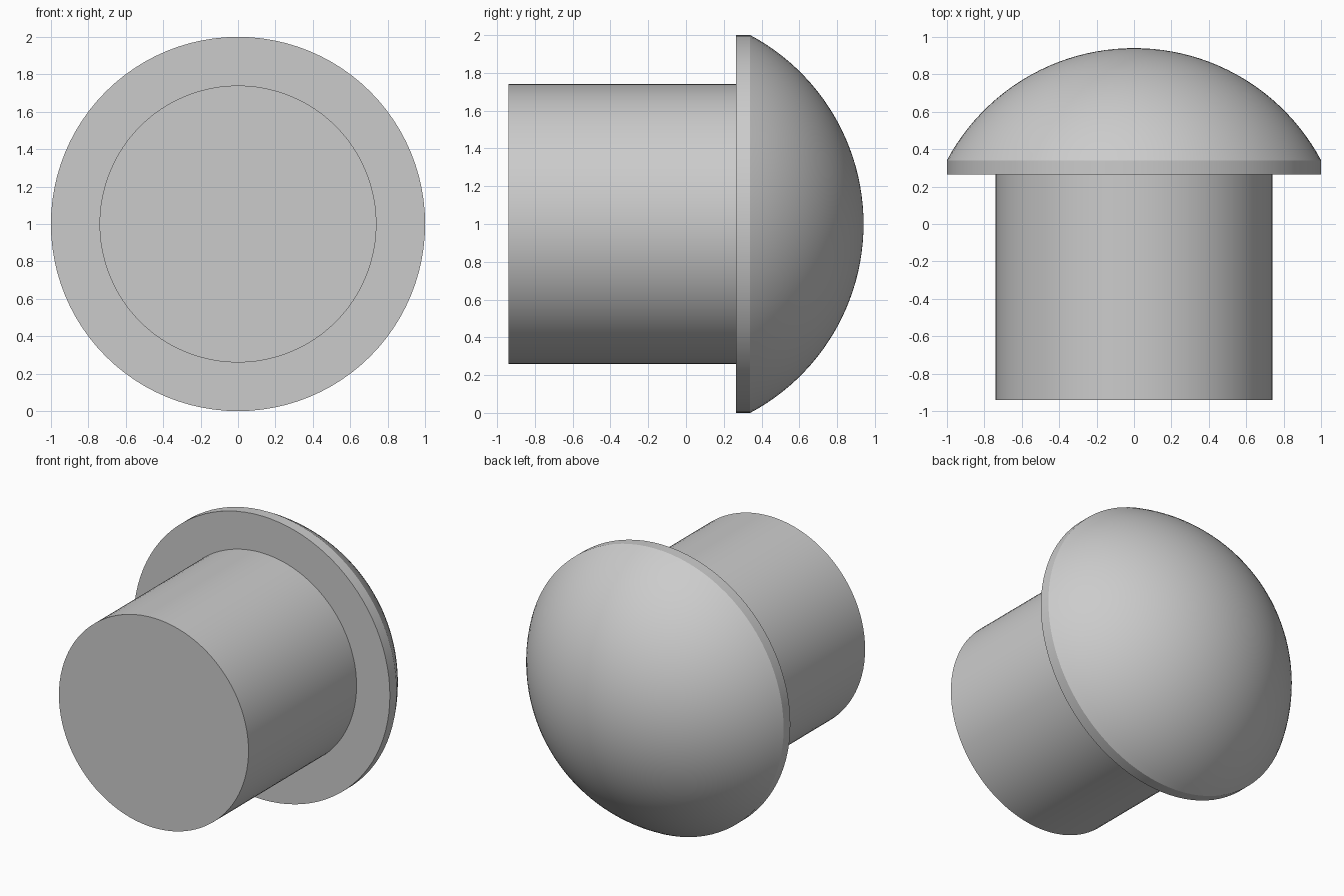
import bpy, bmesh, math
from mathutils import Matrix, Vector

if "Cube" in bpy.data.objects:
    bpy.data.objects.remove(bpy.data.objects["Cube"], do_unlink=True)

grey = bpy.data.materials.new("plain grey")
grey.use_nodes = True
colour = (0.6, 0.6, 0.6, 1)
grey.diffuse_color = colour
grey.node_tree.nodes["Principled BSDF"].inputs["Base Color"].default_value = colour

SEGMENTS = 96
CENTRE_Z = 1.0


def lathe(name, profile):
    """Turn (radius, y) points about the lengthwise axis."""
    bm = bmesh.new()
    verts = [bm.verts.new((r, y, 0)) for r, y in profile]
    edges = [bm.edges.new(pair) for pair in zip(verts, verts[1:])]
    bmesh.ops.spin(bm, geom=verts + edges, cent=(0, 0, 0), axis=(0, 1, 0),
                   angle=math.tau, steps=SEGMENTS)
    bmesh.ops.remove_doubles(bm, verts=bm.verts, dist=0.0001)
    bmesh.ops.recalc_face_normals(bm, faces=bm.faces)
    bm.transform(Matrix.Translation(Vector((0, 0, CENTRE_Z))))
    mesh = bpy.data.meshes.new(name)
    bm.to_mesh(mesh)
    bm.free()
    mesh.materials.append(grey)
    obj = bpy.data.objects.new(name, mesh)
    bpy.context.collection.objects.link(obj)
    bpy.ops.object.select_all(action="DESELECT")
    obj.select_set(True)
    bpy.context.view_layer.objects.active = obj
    bpy.ops.object.shade_smooth_by_angle(angle=math.radians(20))
    return obj


FRONT, FLANGE, RIM, APEX = -0.94, 0.265, 0.34, 0.94

# Straight round shank
lathe("shank", [(0, FRONT), (0.74, FRONT), (0.74, FLANGE), (0, FLANGE)])

# Head: flat underside, short straight rim and spherical cap
height = APEX - RIM
radius = (1 + height ** 2) / (2 * height)
half_angle = math.asin(1 / radius)
steps = 24
cap = []
for i in range(steps + 1):
    a = half_angle * (1 - i / steps)
    cap.append((radius * math.sin(a), APEX - radius * (1 - math.cos(a))))
lathe("domed_head", [(0, FLANGE), (1, FLANGE)] + cap)
